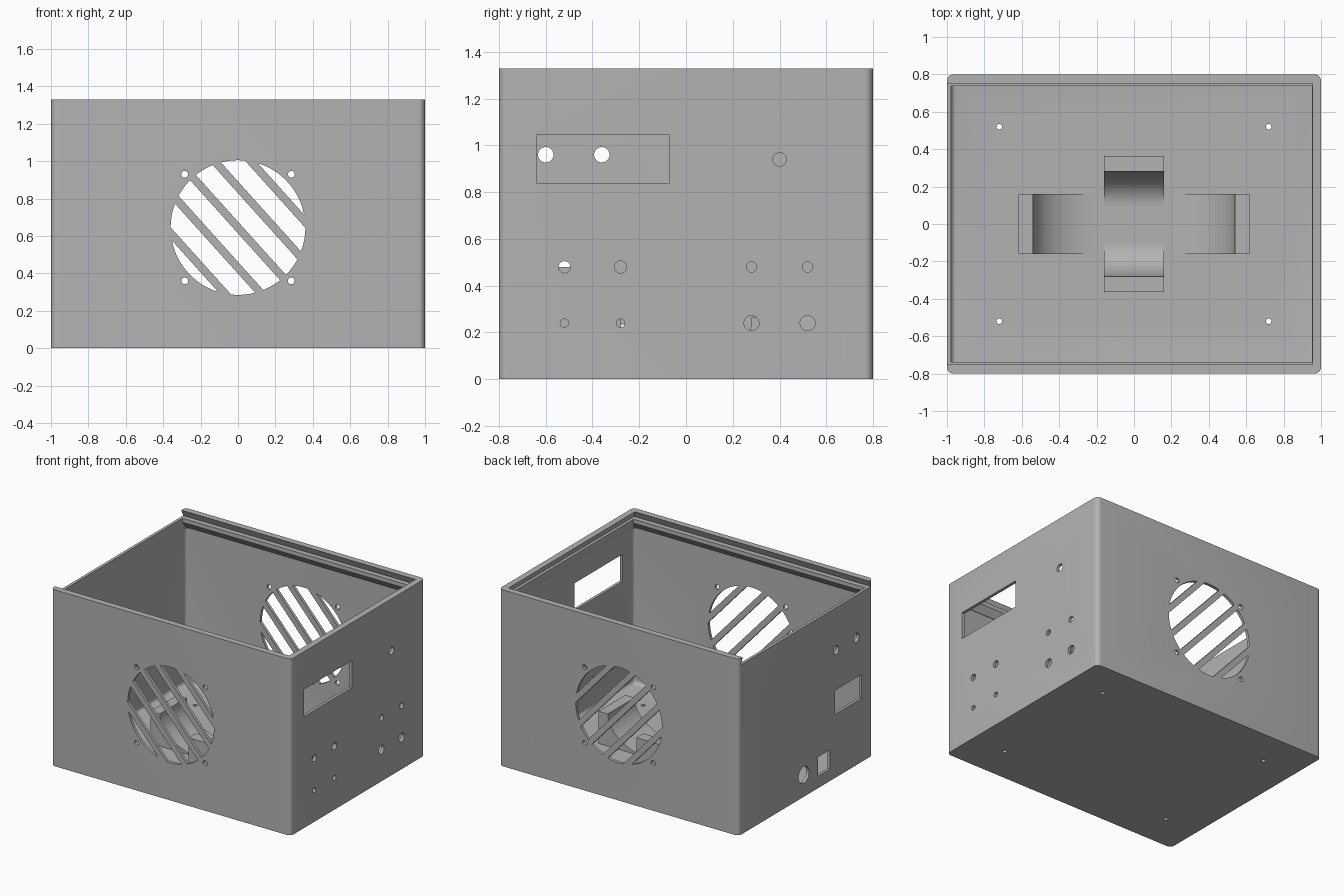
import bpy, bmesh
from math import sin, cos, asin, pi, radians

if "Cube" in bpy.data.objects:
    bpy.data.objects.remove(bpy.data.objects["Cube"], do_unlink=True)

grey = bpy.data.materials.new("plain grey")
grey.use_nodes = True
grey.diffuse_color = (0.45, 0.45, 0.45, 1)
grey.node_tree.nodes["Principled BSDF"].inputs["Base Color"].default_value = (0.45, 0.45, 0.45, 1)

W, D, H = 1.0, 0.8, 1.33      # half width, half depth, height
T = 0.022                     # wall thickness
LEDGE = 1.28                  # height of the lid ledge


def finish(name, bm):
    bmesh.ops.recalc_face_normals(bm, faces=bm.faces)
    mesh = bpy.data.meshes.new(name)
    bm.to_mesh(mesh)
    bm.free()
    mesh.materials.append(grey)
    ob = bpy.data.objects.new(name, mesh)
    bpy.context.collection.objects.link(ob)
    return ob


def loft(name, lower, upper):
    """Closed solid between two matching rings of points."""
    bm = bmesh.new()
    a = [bm.verts.new(p) for p in lower]
    b = [bm.verts.new(p) for p in upper]
    bm.faces.new(a)
    bm.faces.new(b)
    for i in range(len(a)):
        j = (i + 1) % len(a)
        bm.faces.new((a[i], a[j], b[j], b[i]))
    return finish(name, bm)


def prism(name, points, axis, start, end):
    """Extrude a 2D outline along the named axis."""
    place = {"x": lambda u, v, t: (t, u, v),
             "y": lambda u, v, t: (u, t, v),
             "z": lambda u, v, t: (u, v, t)}[axis]
    return loft(name, [place(u, v, start) for u, v in points],
                [place(u, v, end) for u, v in points])


def rect(x0, x1, y0, y1):
    return [(x0, y0), (x1, y0), (x1, y1), (x0, y1)]


def circle(x, y, r, n=32):
    return [(x + r * cos(2 * pi * i / n), y + r * sin(2 * pi * i / n)) for i in range(n)]


def frustum(low, z0, high, z1):
    return loft("cutter", [(x, y, z0) for x, y in rect(*low)],
                [(x, y, z1) for x, y in rect(*high)])


def bevel(ob, width, keep, segments=6):
    bm = bmesh.new()
    bm.from_mesh(ob.data)
    edges = [e for e in bm.edges if keep(e)]
    bmesh.ops.bevel(bm, geom=edges, offset=width, segments=segments, profile=0.5, affect="EDGES")
    bm.to_mesh(ob.data)
    bm.free()


def upright(e):
    return abs(e.verts[0].co.z - e.verts[1].co.z) > 0.1


def cut(ob, cutter):
    cutter.hide_render = True
    mod = ob.modifiers.new("cut", "BOOLEAN")
    mod.operation, mod.solver, mod.object = "DIFFERENCE", "EXACT", cutter
    bpy.context.view_layer.objects.active = ob
    bpy.ops.object.modifier_apply(modifier=mod.name)
    bpy.data.objects.remove(cutter, do_unlink=True)


# Outer shell with rounded upright corners
case = prism("case", rect(-W, W, -D, D), "z", 0, H)
bevel(case, 0.035, upright)

# Hollow interior with a rounded floor edge
wx, wy = W - T, D - T
cavity = prism("cutter", rect(-wx, wx, -wy, wy), "z", T, 1.2)
bevel(cavity, 0.026, lambda e: upright(e) or e.verts[0].co.z + e.verts[1].co.z < 0.1)
cut(case, cavity)

# Sloped rail underside, throat and dovetail slot open at one end
rail_x, rail_y = 0.953, 0.737
cut(case, frustum((-wx, wx, -wy, wy), 1.195, (-wx, rail_x, -rail_y, rail_y), 1.25))
cut(case, frustum((-wx, rail_x, -rail_y, rail_y), 1.245, (-wx, rail_x, -rail_y, rail_y), 1.29))
cut(case, frustum((-1.1, 0.975, -0.775, 0.775), LEDGE, (-1.1, 0.951, -0.75, 0.75), H + 0.005))

# Slotted fan openings through the front and back walls
R, FAN_Z, TILT = 0.36, 0.645, radians(-48)
BAR, PITCH = 0.042, 0.144
for k in range(-3, 3):
    low = max(k * PITCH + BAR / 2, -R * 0.999)
    high = min((k + 1) * PITCH - BAR / 2, R * 0.999)
    a0, a1 = asin(low / R), asin(high / R)
    arc = [a0 + (a1 - a0) * i / 12 for i in range(13)]
    ring = [(R * cos(a), R * sin(a)) for a in arc]
    ring += [(-u, v) for u, v in reversed(ring)]
    turned = [(u * cos(TILT) - v * sin(TILT), FAN_Z + u * sin(TILT) + v * cos(TILT)) for u, v in ring]
    cut(case, prism("cutter", turned, "y", -0.9, 0.9))
for sx in (-1, 1):
    for sz in (-1, 1):
        cut(case, prism("cutter", circle(sx * 0.285, FAN_Z + sz * 0.285, 0.018), "y", -0.9, 0.9))
        # Mounting holes in the floor
        cut(case, prism("cutter", circle(sx * 0.72, sz * 0.52, 0.015), "z", -0.1, 0.1))

# Left wall: display window and control holes
cut(case, prism("cutter", rect(-0.64, -0.07, 0.84, 1.045), "x", 0.9, 1.1))
for y, z, r in [(0.4, 0.94, 0.029), (-0.52, 0.48, 0.025), (-0.28, 0.48, 0.026),
                (0.28, 0.48, 0.022), (0.52, 0.48, 0.022), (-0.52, 0.24, 0.018),
                (-0.28, 0.24, 0.018), (0.28, 0.24, 0.032), (0.52, 0.24, 0.032)]:
    cut(case, prism("cutter", circle(y, z, r), "x", 0.9, 1.1))

# Right wall: sockets and cable holes
for y, z, r in [(-0.6, 0.96, 0.033), (-0.36, 0.96, 0.033), (0.025, 0.165, 0.062)]:
    cut(case, prism("cutter", circle(y, z, r), "x", -1.1, -0.9))
for area in [(-0.665, -0.345, 0.48, 0.66), (-0.29, -0.145, 0.09, 0.235)]:
    cut(case, prism("cutter", rect(*area), "x", -1.1, -0.9))


# Four curved air scoops rising outward from the middle of the floor
def scoop(name, axis, side, inner, lip, outer):
    top, base, n = 0.265, T + 0.001, 16
    curve = [(inner + (lip - inner) * sin(pi / 2 * i / n),
              top - (top - base) * cos(pi / 2 * i / n)) for i in range(n + 1)]
    # the curve starts flat on the floor and ends upright at the lip
    curve = [(u, base + top - v) for u, v in
             [(inner + lip - u, v) for u, v in reversed(curve)]]
    curve = [(inner + (lip - inner) * sin(pi / 2 * i / n),
              base + (top - base) * (1 - cos(pi / 2 * i / n))) for i in range(n + 1)]
    outline = curve + [(outer, top), (outer, T - 0.01), (inner, T - 0.01)]
    return prism(name, [(side * u, v) for u, v in outline], axis, -0.16, 0.16)


scoops = [scoop("left_scoop", "y", 1, 0.19, 0.54, 0.617),
          scoop("right_scoop", "y", -1, 0.19, 0.54, 0.617),
          scoop("back_scoop", "x", 1, 0.1, 0.28, 0.363),
          scoop("front_scoop", "x", -1, 0.1, 0.28, 0.363)]

# Smooth the rounded surfaces and keep edges crisp
bpy.ops.object.select_all(action="DESELECT")
for ob in [case] + scoops:
    ob.select_set(True)
bpy.context.view_layer.objects.active = case
bpy.ops.object.shade_smooth_by_angle(angle=radians(30))
